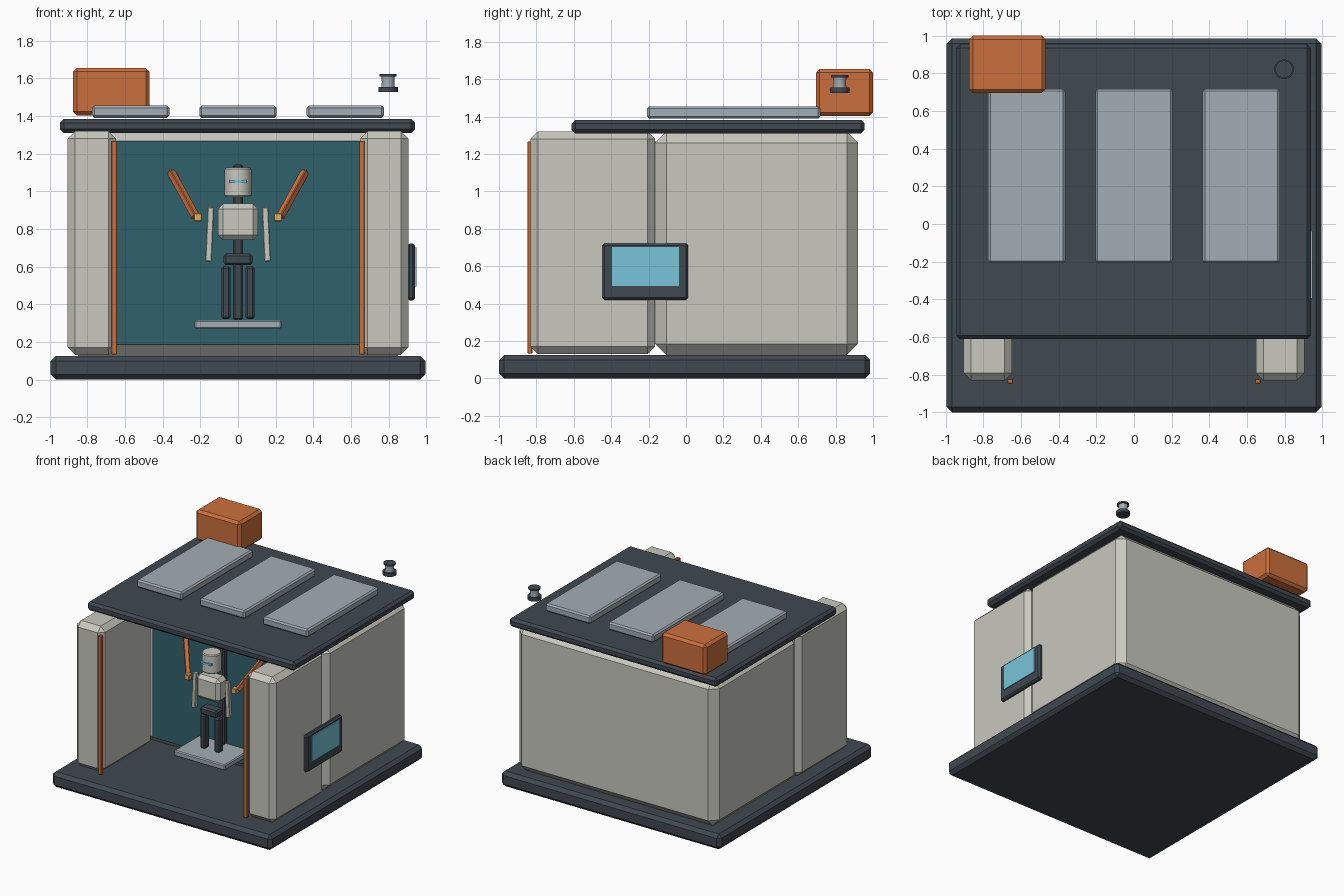
import bpy, bmesh, math
from mathutils import Vector

if "Cube" in bpy.data.objects:
    bpy.data.objects.remove(bpy.data.objects["Cube"])


def material(name, rgb):
    m = bpy.data.materials.new(name)
    m.diffuse_color = (*rgb, 1)
    m.use_nodes = True
    m.node_tree.nodes["Principled BSDF"].inputs["Base Color"].default_value = m.diffuse_color
    return m


DARK = material("dark_slate", (0.05, 0.065, 0.08))
CREAM = material("cream", (0.58, 0.58, 0.52))
ORANGE = material("orange", (0.6, 0.16, 0.045))
TEAL = material("teal", (0.03, 0.12, 0.15))
CYAN = material("cyan", (0.19, 0.56, 0.70))
STEEL = material("pale_steel", (0.36, 0.42, 0.46))
GOLD = material("gold", (0.75, 0.42, 0.13))


def finish(bm, name, mat):
    me = bpy.data.meshes.new(name)
    bm.to_mesh(me)
    bm.free()
    me.materials.append(mat)
    ob = bpy.data.objects.new(name, me)
    bpy.context.collection.objects.link(ob)
    return ob


def box(name, x, y, z, mat, bevel=0.0):
    """Box from (min, max) ranges with chamfered edges."""
    bm = bmesh.new()
    bmesh.ops.create_cube(bm, size=1)
    size = Vector(r[1] - r[0] for r in (x, y, z))
    bmesh.ops.scale(bm, vec=size, verts=bm.verts)
    if bevel:
        bmesh.ops.bevel(bm, geom=bm.edges[:], offset=bevel, segments=1,
                        affect='EDGES', profile=0.5)
    ob = finish(bm, name, mat)
    ob.location = [(r[0] + r[1]) / 2 for r in (x, y, z)]
    return ob


def bar(name, a, b, w, mat, bevel=0.004):
    """Square bar running between two points."""
    a, b = Vector(a), Vector(b)
    h, L = w / 2, (b - a).length / 2
    ob = box(name, (-h, h), (-h, h), (-L, L), mat, bevel)
    ob.rotation_euler = (b - a).to_track_quat('Z', 'Y').to_euler()
    ob.location = (a + b) / 2
    return ob


def lathe(name, x, y, profile, mat, n=24):
    """Closed turned solid from (radius, z) points."""
    bm = bmesh.new()
    rings = [[bm.verts.new((r * math.cos(i * math.tau / n),
                            r * math.sin(i * math.tau / n), z))
              for i in range(n)] for r, z in profile]
    for lo, hi in zip(rings, rings[1:]):
        for i in range(n):
            j = (i + 1) % n
            bm.faces.new((lo[i], lo[j], hi[j], hi[i]))
    bm.faces.new(rings[0][::-1])
    bm.faces.new(rings[-1])
    ob = finish(bm, name, mat)
    ob.location = (x, y, 0)
    bpy.ops.object.select_all(action='DESELECT')
    ob.select_set(True)
    bpy.context.view_layer.objects.active = ob
    bpy.ops.object.shade_smooth_by_angle(angle=math.radians(30))
    return ob


def span(s, a, b):
    return tuple(sorted((s * a, s * b)))


# Building shell
box("base_slab", (-0.995, 0.995), (-1.0, 0.985), (0, 0.125), DARK, 0.027)
box("rear_block", (-0.905, 0.905), (-0.165, 0.92), (0.125, 1.32), CREAM, 0.06)
box("back_panel", (-0.65, 0.65), (-0.18, -0.16), (0.187, 1.267), TEAL)
box("roof_slab", (-0.945, 0.94), (-0.612, 0.955), (1.31, 1.383), DARK, 0.02)
for s, side in ((-1, "left"), (1, "right")):
    box(f"{side}_pillar", span(s, 0.648, 0.905), (-0.832, -0.165),
        (0.13, 1.32), CREAM, 0.04)
    box(f"{side}_trim", span(s, 0.643, 0.673), (-0.847, -0.822),
        (0.133, 1.267), ORANGE, 0.003)

# Roof equipment
for i in (-1, 0, 1):
    box(f"roof_panel_{i + 2}", (i * 0.57 - 0.205, i * 0.57 + 0.205),
        (-0.208, 0.718), (1.39, 1.455), STEEL, 0.012)
box("roof_unit", (-0.876, -0.47), (0.695, 1.0), (1.403, 1.655), ORANGE, 0.02)
lathe("beacon_base", 0.797, 0.822, [(0.052, 1.527), (0.052, 1.555)], DARK)
lathe("beacon_lens", 0.797, 0.822, [(0.036, 1.553), (0.033, 1.58), (0.036, 1.612)], STEEL)
lathe("beacon_cap", 0.797, 0.822, [(0.046, 1.61), (0.046, 1.622)], DARK)

# Side display
box("display_frame", (0.9, 0.94), (-0.447, 0.012), (0.42, 0.723), DARK, 0.012)
box("display_screen", (0.93, 0.948), (-0.395, -0.037), (0.495, 0.702), CYAN)

# Stand
box("platform", (-0.23, 0.23), (-0.5, -0.17), (0.268, 0.315), STEEL, 0.008)
box("support_pole", (-0.027, 0.027), (-0.225, -0.17), (0.315, 1.143), DARK, 0.01)

# Figure
Y = -0.34
lathe("head", 0, Y, [(0.066, 0.97), (0.072, 0.978), (0.072, 1.117), (0.066, 1.125)], CREAM)
box("visor", (-0.046, 0.046), (Y - 0.078, Y - 0.05), (1.043, 1.06), CYAN)
box("torso", (-0.107, 0.107), (Y - 0.065, Y + 0.065), (0.74, 0.935), CREAM, 0.028)
box("pelvis", (-0.077, 0.077), (Y - 0.045, Y + 0.045), (0.608, 0.668), DARK, 0.012)
for s, side in ((-1, "left"), (1, "right")):
    box(f"{side}_leg", span(s, 0.04, 0.088), (Y - 0.03, Y + 0.03),
        (0.322, 0.6), DARK, 0.01)
    bar(f"{side}_arm", (s * 0.144, Y, 0.915), (s * 0.157, Y, 0.627), 0.034, CREAM)
    # Assembly arms reaching down from the back panel
    bar(f"{side}_tool_arm", (s * 0.357, -0.17, 1.105), (s * 0.225, -0.325, 0.865),
        0.036, ORANGE)
    box(f"{side}_gripper", span(s, 0.191, 0.235), (-0.36, -0.316),
        (0.84, 0.884), GOLD, 0.004)
